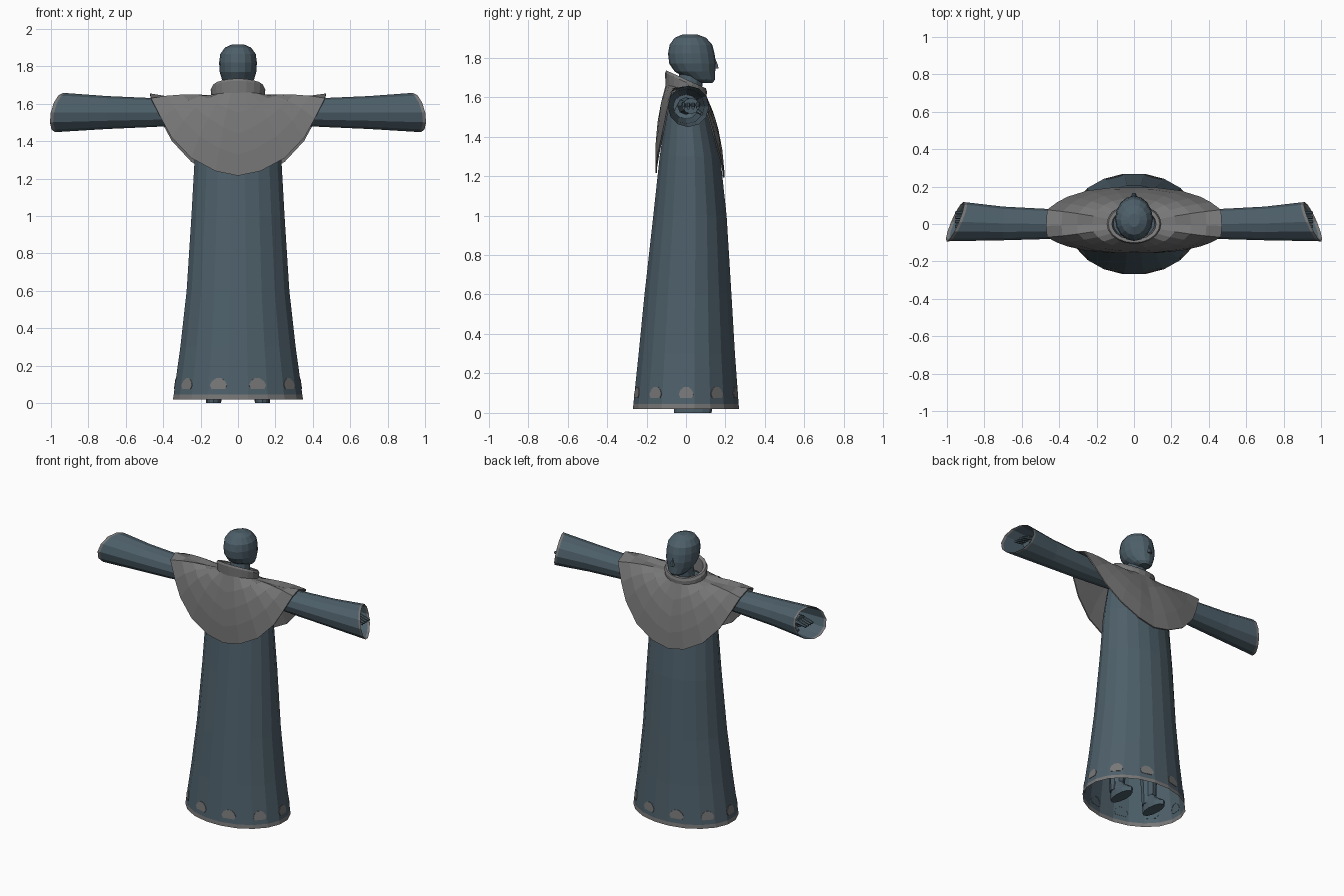
import bpy, bmesh
from math import cos, sin, pi, radians
from mathutils import Vector

cube = bpy.data.objects.get("Cube")
if cube:
    bpy.data.objects.remove(cube, do_unlink=True)


def make_material(name, rgb):
    m = bpy.data.materials.new(name)
    m.use_nodes = True
    m.diffuse_color = (*rgb, 1)
    m.node_tree.nodes["Principled BSDF"].inputs["Base Color"].default_value = (*rgb, 1)
    return m


SLATE = make_material("slate blue cloth", (0.075, 0.115, 0.142))
GREY = make_material("grey cloth", (0.185, 0.185, 0.185))


def finish(name, bm, mats, thickness=0):
    bmesh.ops.recalc_face_normals(bm, faces=bm.faces)
    mesh = bpy.data.meshes.new(name)
    bm.to_mesh(mesh)
    bm.free()
    for m in mats:
        mesh.materials.append(m)
    ob = bpy.data.objects.new(name, mesh)
    bpy.context.collection.objects.link(ob)
    if thickness:
        mod = ob.modifiers.new("thickness", "SOLIDIFY")
        mod.thickness = thickness
    return ob


def loft(name, rings, mats, caps=(False, False), trim_row=None, thickness=0):
    """Skin closed rings of points; trim_row gets the second material."""
    bm = bmesh.new()
    rows = [[bm.verts.new(p) for p in ring] for ring in rings]
    for r, (a, b) in enumerate(zip(rows, rows[1:])):
        for i in range(len(a)):
            j = (i + 1) % len(a)
            f = bm.faces.new((a[i], a[j], b[j], b[i]))
            f.material_index = int(r == trim_row)
    for use, row in zip(caps, (rows[0], rows[-1])):
        if use:
            bm.faces.new(row)
    return finish(name, bm, mats, thickness)


def ellipse(cx, cy, z, rx, ry, sides, offset=0):
    angles = [2 * pi * i / sides + offset for i in range(sides)]
    return [Vector((cx + rx * cos(a), cy + ry * sin(a), z)) for a in angles]


def tube(name, a, b, ra, rb, sides=8):
    """Tapered rod between two points."""
    a, b = Vector(a), Vector(b)
    turn = (b - a).to_track_quat("Z", "Y")
    rings = [[p + turn @ q for q in ellipse(0, 0, 0, r, r, sides)]
             for p, r in ((a, ra), (b, rb))]
    return loft(name, rings, [SLATE], (True, True))


# Long robe with a grey hem band
SIDES = 20
HALF = pi / SIDES
profile = [(0.02, 0.352, 0.272, 0), (0.045, 0.348, 0.27, 0), (0.3, 0.312, 0.247, 0.004),
           (0.6, 0.278, 0.223, 0.01), (1.0, 0.252, 0.188, 0.02), (1.3, 0.235, 0.155, 0.02),
           (1.5, 0.2, 0.115, 0.01), (1.62, 0.125, 0.085, 0)]
robe_rings = [ellipse(0, cy, z, rx, ry, SIDES, HALF) for z, rx, ry, cy in profile]
loft("robe", robe_rings, [SLATE, GREY], (False, True), trim_row=0)

# Rounded hem spots, one plate on every second facet
spot = [(-0.7, 0.075), (-0.9, 0.095), (-0.7, 0.116), (-0.28, 0.132)]
spot += [(-u, z) for u, z in reversed(spot)]
low, high = robe_rings[1], robe_rings[2]
bm = bmesh.new()
for k in range(1, SIDES, 2):
    j = (k + 1) % SIDES
    normal = (low[j] - low[k]).cross(high[k] - low[k]).normalized()
    outline = []
    for u, z in spot:
        t = (z - low[0].z) / (high[0].z - low[0].z)
        p = low[k].lerp(high[k], t).lerp(low[j].lerp(high[j], t), 0.5 + u / 2)
        outline.append(p)
    front = [bm.verts.new(p + normal * 0.003) for p in outline]
    back = [bm.verts.new(p - normal * 0.002) for p in outline]
    bm.faces.new(front)
    for i in range(len(front)):
        n = (i + 1) % len(front)
        bm.faces.new((front[i], back[i], back[n], front[n]))
finish("hem_spots", bm, [GREY])

# Shoulder cape: neck ring draped out to a hem that dips at both centres
quarter = [(0.47, 0, 1.655), (0.465, 0.42, 1.63), (0.41, 0.62, 1.52), (0.355, 0.76, 1.42),
           (0.25, 0.92, 1.31), (0.12, 1, 1.24), (0, 1, 1.215)]
CAPE = 24
neck, hem = [], []
for i in range(CAPE):
    a = 2 * pi * i / CAPE
    step = min(i % 12, 12 - i % 12)
    x, f, z = quarter[step]
    x *= 1 if cos(a) >= 0 else -1
    if sin(a) > 0:
        y, z = 0.205 * f - 0.01, z - 0.022 * f
    else:
        y = -0.155 * f - 0.01 * (1 - f)
    hem.append(Vector((x, y, z)))
    ny = 0.102 * sin(a)
    neck.append(Vector((0.14 * cos(a), ny, 1.637 - 0.27 * ny)))
cape_rings = []
for t in (0, 0.25, 0.5, 0.75, 1):
    row = []
    for i, (n, h) in enumerate(zip(neck, hem)):
        a = 2 * pi * i / CAPE
        bulge = 4 * t * (1 - t)
        lift = 0.045 * abs(sin(2 * a)) - 0.012 * cos(a) ** 4
        row.append(n.lerp(h, t) + Vector((0, 0.018 * sin(a), lift)) * bulge)
    cape_rings.append(row)
loft("shoulder_cape", cape_rings, [GREY], thickness=0.008)


# Standing collar, higher behind the head
def collar_ring(rx, ry, z, slope):
    ring = ellipse(0, 0, z, rx, ry, 20)
    for p in ring:
        p.z -= slope * p.y
    return ring


loft("collar", [collar_ring(0.142, 0.104, 1.63, 0.27), collar_ring(0.146, 0.106, 1.675, 0.45),
                collar_ring(0.138, 0.1, 1.69, 0.45), collar_ring(0.118, 0.084, 1.685, 0.45),
                collar_ring(0.11, 0.078, 1.61, 0.27)], [GREY])

# Neck and head
tube("neck", (0, 0.01, 1.58), (0, 0.03, 1.74), 0.065, 0.06, 12)
head = [(1.672, 0.1, 0.035, 0.035), (1.69, 0.078, 0.06, 0.07), (1.73, 0.045, 0.086, 0.103),
        (1.77, 0.033, 0.098, 0.118), (1.82, 0.027, 0.101, 0.118), (1.865, 0.025, 0.095, 0.108),
        (1.9, 0.022, 0.07, 0.08), (1.918, 0.02, 0.03, 0.036)]
loft("head", [ellipse(0, cy, z, rx, ry, 16) for z, cy, rx, ry in head], [SLATE], (True, True))
loft("nose", [ellipse(0, 0.148, 1.745, 0.016, 0.02, 6), ellipse(0, 0.145, 1.765, 0.012, 0.018, 6),
              ellipse(0, 0.14, 1.8, 0.006, 0.008, 6)], [SLATE], (True, True))


# Sleeves with slanted open cuffs, hands, legs and shoes on both sides
def sleeve_ring(side, x, cy, ry, rz, slant=0):
    ring = []
    for i in range(12):
        a = 2 * pi * i / 12
        y, z = cy + ry * cos(a), rz * sin(a)
        ring.append(Vector((side * (x - slant * (0.42 * y + 0.2 * z)), y, 1.553 + z)))
    return ring


for side, label in ((1, "left"), (-1, "right")):
    loft(label + "_sleeve",
         [sleeve_ring(side, 0.14, 0, 0.065, 0.06), sleeve_ring(side, 0.45, 0, 0.08, 0.077),
          sleeve_ring(side, 0.7, 0.003, 0.09, 0.088), sleeve_ring(side, 0.945, 0.012, 0.104, 0.104, 1),
          sleeve_ring(side, 0.962, 0.012, 0.105, 0.105, 1)],
         [SLATE, GREY], (True, False), trim_row=3)

    tube(label + "_forearm", (side * 0.6, 0, 1.555), (side * 0.82, 0.02, 1.555), 0.045, 0.03)
    tube(label + "_palm", (side * 0.8, 0.02, 1.555), (side * 0.89, 0.025, 1.555), 0.03, 0.042)
    for i in range(4):
        y = -0.012 + 0.024 * i
        tube(label + "_finger", (side * 0.87, y, 1.565), (side * 0.955, y, 1.545), 0.013, 0.008, 6)
    tube(label + "_thumb", (side * 0.83, 0.045, 1.54), (side * 0.91, 0.08, 1.515), 0.013, 0.009, 6)

    x = side * 0.13
    tube(label + "_leg", (x, -0.01, 0.05), (side * 0.11, 0, 0.75), 0.045, 0.075, 10)
    loft(label + "_shoe", [ellipse(x, 0.035, 0, 0.04, 0.095, 12), ellipse(x, 0.035, 0.03, 0.042, 0.097, 12),
                           ellipse(x, 0.01, 0.07, 0.038, 0.065, 12), ellipse(x, -0.01, 0.11, 0.04, 0.045, 12)],
         [SLATE], (True, True))
